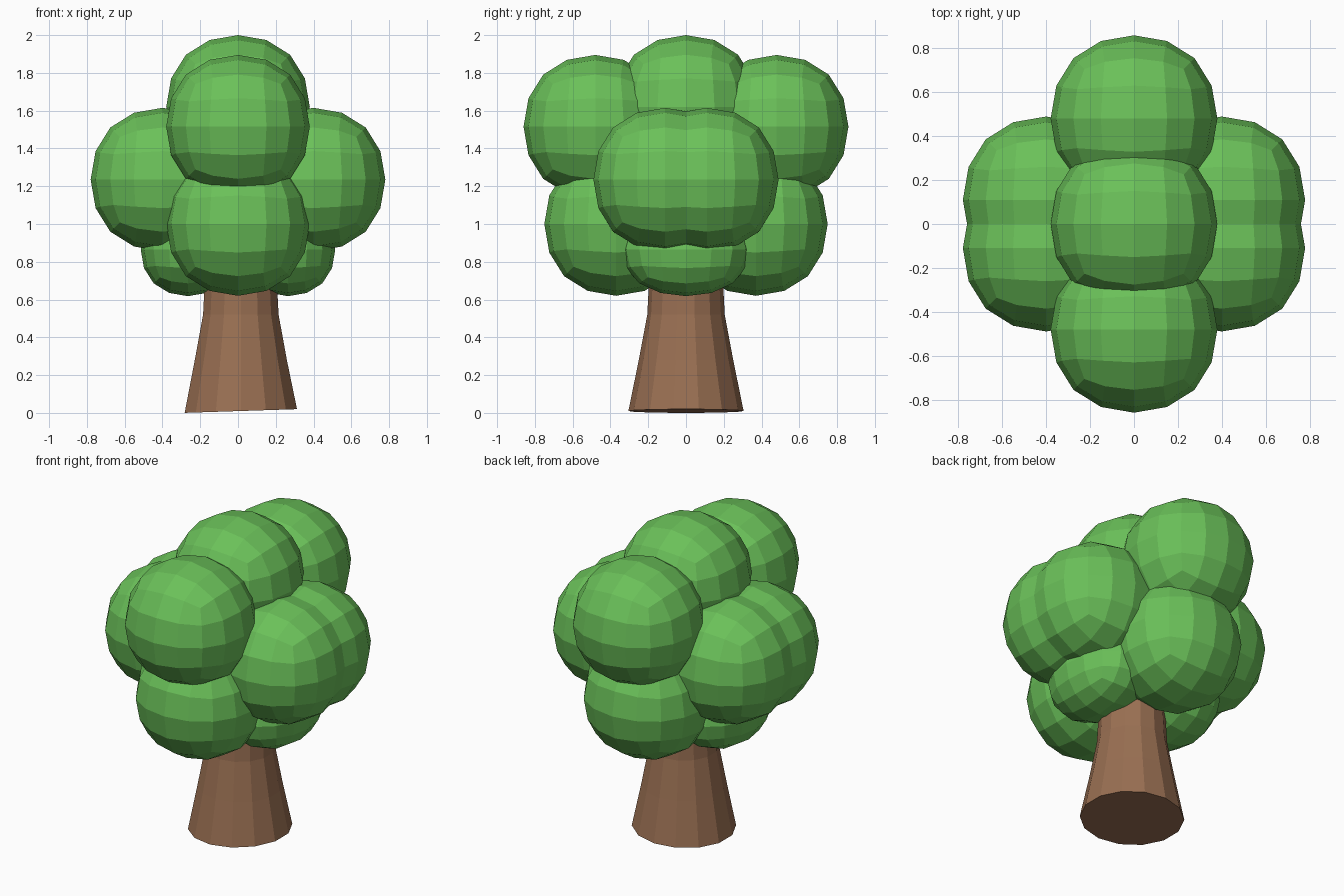
import bpy
import bmesh
import math

cube = bpy.data.objects.get("Cube")
if cube:
    bpy.data.objects.remove(cube, do_unlink=True)


def material(name, color):
    mat = bpy.data.materials.new(name)
    mat.use_nodes = True
    mat.diffuse_color = color
    bsdf = next(n for n in mat.node_tree.nodes if n.type == "BSDF_PRINCIPLED")
    bsdf.inputs["Base Color"].default_value = color
    bsdf.inputs["Roughness"].default_value = 0.9
    return mat


leaf_green = material("leaf green", (0.145, 0.53, 0.1, 1))
bark_brown = material("bark brown", (0.32, 0.16, 0.085, 1))


def add_object(name, bm, mat):
    mesh = bpy.data.meshes.new(name)
    bm.to_mesh(mesh)
    bm.free()
    mesh.materials.append(mat)
    obj = bpy.data.objects.new(name, mesh)
    bpy.context.collection.objects.link(obj)
    return obj


def leaf_ball(name, center, radii):
    """Flat-shaded rounded cube, with the given radius along each axis."""
    bm = bmesh.new()
    # a subdivided cube of size 2 shrinks to 0.84 along its axes
    bmesh.ops.create_cube(bm, size=2 / 0.8395)
    bmesh.ops.scale(bm, vec=radii, verts=bm.verts)
    obj = add_object(name, bm, leaf_green)
    obj.location = center
    sub = obj.modifiers.new("round", "SUBSURF")
    sub.levels = sub.render_levels = 2


# Crown
R = 0.38
ball = (R, R, R)
leaf_ball("crown_top", (0, 0, 1.62), ball)
for side, s in (("front", -1), ("back", 1)):
    leaf_ball(f"crown_upper_{side}", (0, s * 0.48, 1.515), ball)
    leaf_ball(f"crown_lower_{side}", (0, s * 0.37, 1.0), ball)
for side, s in (("right", -1), ("left", 1)):
    for end, e in (("front", -1), ("back", 1)):
        leaf_ball(f"crown_{side}_{end}", (s * 0.4, e * 0.11, 1.235), ball)
    leaf_ball(f"crown_lower_{side}", (s * 0.265, 0, 0.865), (0.25, 0.34, 0.247))

# Trunk, flared at the foot and cut at a slight slant
SIDES = 14
profile = [(0.305, 0.01), (0.25, 0.28), (0.205, 0.52), (0.185, 0.9)]
bm = bmesh.new()
rings = []
for level, (r, z) in enumerate(profile):
    ring = []
    for i in range(SIDES):
        a = 2 * math.pi * (i + 0.5) / SIDES
        slant = 0.01 * math.cos(a) if level == 0 else 0
        ring.append(bm.verts.new((0.015 + r * math.cos(a), r * math.sin(a), z + slant)))
    rings.append(ring)
for low, high in zip(rings, rings[1:]):
    for i in range(SIDES):
        j = (i + 1) % SIDES
        bm.faces.new((low[i], low[j], high[j], high[i]))
bm.faces.new(rings[0][::-1])
bm.faces.new(rings[-1])
add_object("trunk", bm, bark_brown)
